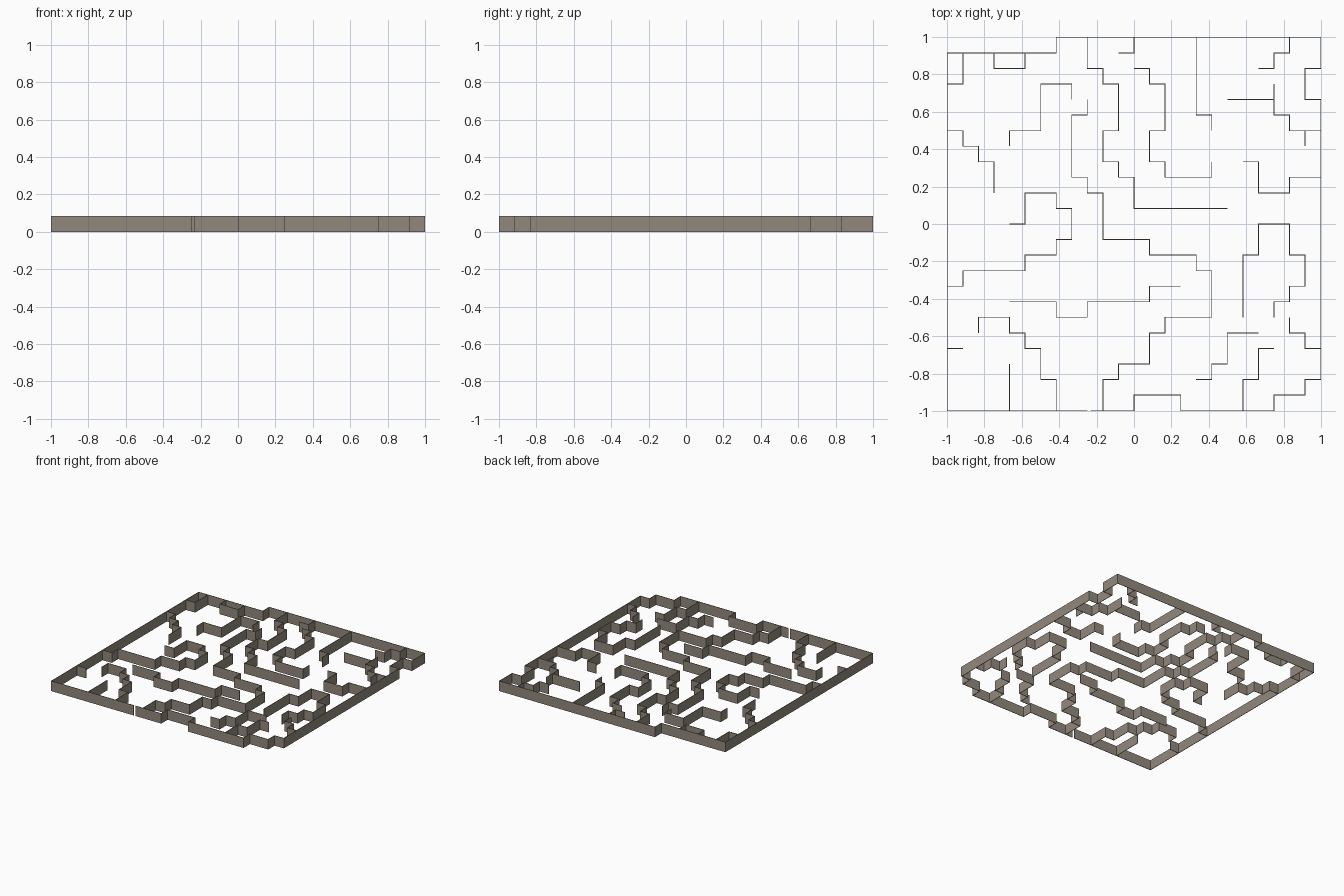
import bpy

if "Cube" in bpy.data.objects:
    bpy.data.objects.remove(bpy.data.objects["Cube"])

CELL = 1 / 12          # maze grid: 24 x 24 cells over 2 units
HEIGHT = 0.083
THICK = 0.004
SPAN = (1 - THICK / 2)  # keeps the outer faces inside +-1

stone = bpy.data.materials.new("warm grey stone")
stone.diffuse_color = (0.29, 0.25, 0.205, 1)
stone.use_nodes = True
stone.node_tree.nodes["Principled BSDF"].inputs["Base Color"].default_value = stone.diffuse_color

STEP = {"R": (1, 0), "L": (-1, 0), "U": (0, 1), "D": (0, -1)}


def wall(name, start, moves):
    """Upright ribbon following grid moves such as 'R3 U1' from a grid point."""
    x, y = start
    pts = [(x, y)]
    for m in moves.split():
        dx, dy = STEP[m[0]]
        n = float(m[1:])
        x, y = x + dx * n, y + dy * n
        pts.append((x, y))
    k = len(pts)
    flat = [((px * CELL - 1) * SPAN, (py * CELL - 1) * SPAN) for px, py in pts]
    verts = [(a, b, 0) for a, b in flat] + [(a, b, HEIGHT) for a, b in flat]
    faces = [(i, i + 1, k + i + 1, k + i) for i in range(k - 1)]
    me = bpy.data.meshes.new(name)
    me.from_pydata(verts, [], faces)
    me.materials.append(stone)
    ob = bpy.data.objects.new(name, me)
    bpy.context.collection.objects.link(ob)
    mod = ob.modifiers.new("thickness", "SOLIDIFY")
    mod.thickness = THICK
    mod.offset = 0
    mod.use_even_offset = True
    return ob


# Outer boundary, with its narrow gap in the front side
wall("outer_wall", (9, 0),
     "L9 U23 R7 U1 R17 D2 L1 D2 R1 D18 L1 D1 L2 D1 L6 U1 L3 D1 L2.8")

# Upper left walls
wall("corner_nook_wall", (1, 23), "D2 L1")
wall("back_recess_wall", (3, 23), "D1 R2 U1")
wall("left_stair_wall", (0, 18), "R1 D1 R1 D1 R1 D2")
wall("upper_left_hook_wall", (4, 17), "U1 R2 U3 R2 D1")

# Long walls through the middle
wall("central_winding_wall", (9, 20),
     "D1 L1 D4 R1 D1 R1 D3 R3 D1 R3 D1 R1 D3 L3 D1 L1 D2 L2 D1 L1 D2")
wall("back_winding_wall", (9, 24), "D2 R1 D1 R1 D3 L1 D2 R1 D1 R1 D2 R6")
wall("inner_winding_wall", (12, 22), "R1 D1 R1 D3 L1 D2 R1 D1 R3 U1")
wall("left_loop_wall", (4, 12),
     "R1 U2 R2 D1 R1 D2 L1 D1 L2 D1 L4 D1 L1")
wall("lower_middle_wall", (4, 7), "R3 D1 R2 U1 R4 U1 R2")

# Upper right walls
wall("back_short_wall", (12, 24), "D1 L1")
wall("back_long_wall", (16, 24), "D5 R1 D1")
wall("back_right_stair_wall", (22, 24), "D1 L1 D1 L1")
wall("right_stair_wall", (21, 21), "D2 R1 D1 R2")
wall("right_branch_wall", (18, 20), "R3")
wall("right_stub_wall", (23, 18), "D1")
wall("right_dip_wall", (19, 16), "R1 D2 R2 U1 R2")

# Lower right walls
wall("right_arch_wall", (19, 6), "U4 R1 U2 R2 D2 R1 D2 L1 D1 L1 D1")
wall("front_zigzag_wall", (16, 2), "R1 U1 R1 U2 R2")
wall("front_right_stair_wall", (19, 0), "U2 R1 U2 R1")
wall("right_corner_stair_wall", (22, 6), "D1 R1 D1 R1")

# Lower left walls
wall("front_left_stair_wall", (2, 5), "U1 R2 D1 R1 D1 R1 D2 R1 D2")
wall("left_stub_wall", (0, 4), "R1")
wall("front_stub_wall", (4, 0), "U3")
